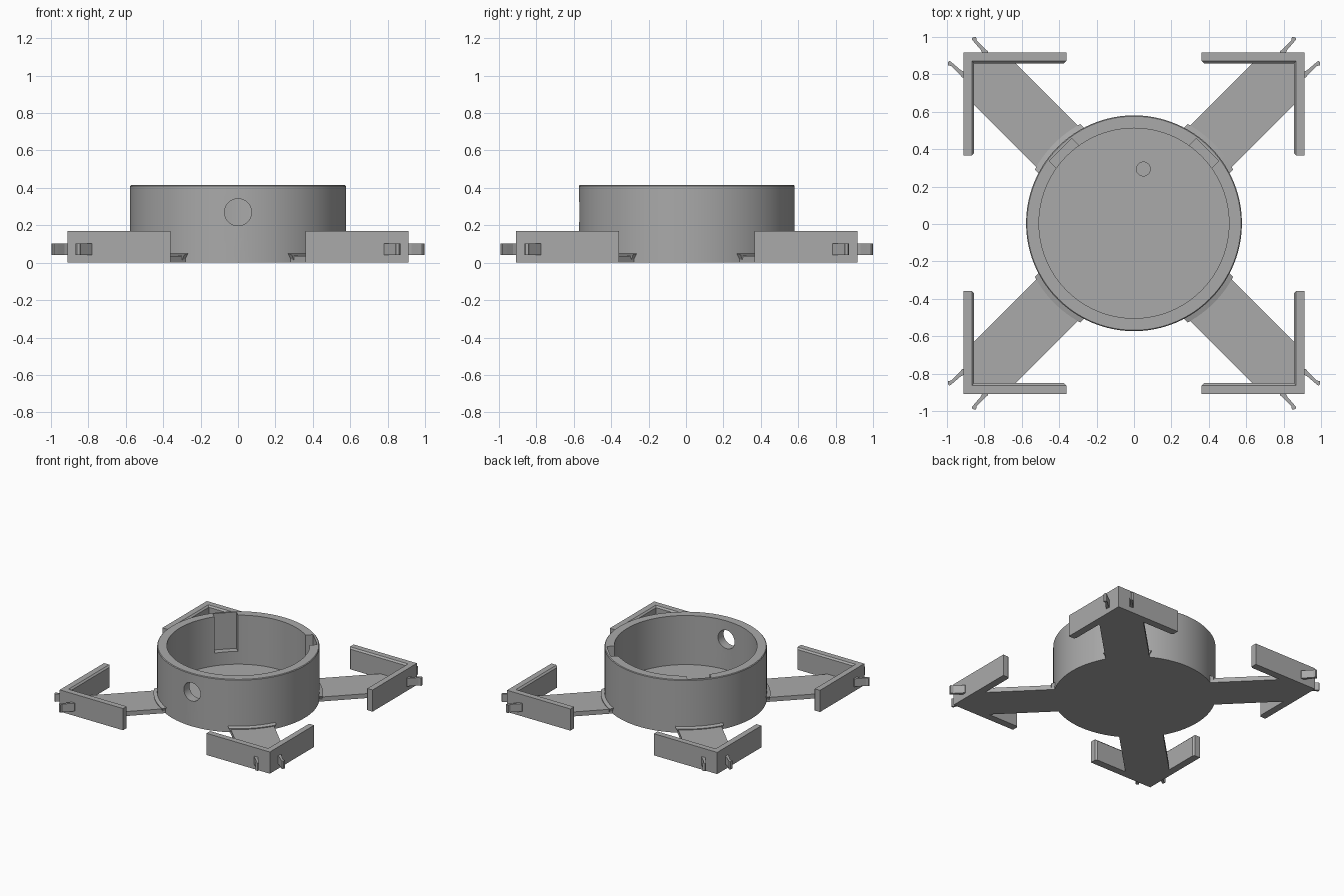
import bpy, bmesh, math
from mathutils import Matrix, Vector

if "Cube" in bpy.data.objects:
    bpy.data.objects.remove(bpy.data.objects["Cube"])

grey = bpy.data.materials.new("plain grey")
grey.use_nodes = True
colour = (0.4, 0.4, 0.4, 1)
grey.diffuse_color = colour
grey.node_tree.nodes["Principled BSDF"].inputs["Base Color"].default_value = colour

SHIFT = 0.004      # small offset of the whole body towards the back
CORNERS = [("back_left", 1, 1), ("back_right", -1, 1),
           ("front_right", -1, -1), ("front_left", 1, -1)]


def finish(name, bm, sx=1, sy=1):
    """Turn a bmesh into an object, mirrored into the wanted quadrant."""
    bm.transform(Matrix.Translation((0, SHIFT, 0)) @ Matrix.Diagonal((sx, sy, 1, 1)))
    bmesh.ops.recalc_face_normals(bm, faces=bm.faces)
    mesh = bpy.data.meshes.new(name)
    bm.to_mesh(mesh)
    bm.free()
    mesh.materials.append(grey)
    obj = bpy.data.objects.new(name, mesh)
    bpy.context.collection.objects.link(obj)
    return obj


def prism(points, z0, z1):
    """Extrude a flat outline between two heights."""
    bm = bmesh.new()
    face = bm.faces.new([bm.verts.new((x, y, z0)) for x, y in points])
    top = bmesh.ops.extrude_face_region(bm, geom=[face])["geom"]
    bmesh.ops.translate(bm, vec=(0, 0, z1 - z0),
                        verts=[v for v in top if isinstance(v, bmesh.types.BMVert)])
    return bm


def cylinder(radius, depth, matrix):
    bm = bmesh.new()
    bmesh.ops.create_cone(bm, cap_ends=True, segments=48, radius1=radius,
                          radius2=radius, depth=depth, matrix=matrix)
    return bm


def cut(target, cutter):
    mod = target.modifiers.new("cut", "BOOLEAN")
    mod.operation = "DIFFERENCE"
    mod.solver = "EXACT"
    mod.object = cutter
    bpy.context.view_layer.objects.active = target
    bpy.ops.object.modifier_apply(modifier=mod.name)
    bpy.data.objects.remove(cutter)


# Round cup: profile spun around the vertical axis
SEGMENTS = 96
profile = [(0, 0), (0.577, 0), (0.577, 0.41), (0.572, 0.415),
           (0.508, 0.415), (0.508, 0.03), (0, 0.03)]
bm = bmesh.new()
verts = [bm.verts.new((r, 0, z)) for r, z in profile]
edges = [bm.edges.new(pair) for pair in zip(verts, verts[1:])]
bmesh.ops.spin(bm, geom=verts + edges, cent=(0, 0, 0), axis=(0, 0, 1),
               angle=math.tau, steps=SEGMENTS)
bmesh.ops.remove_doubles(bm, verts=bm.verts, dist=0.0005)
cup = finish("round_cup", bm)

# Port through the front wall and shallow dimple in the floor
port = Matrix.Translation((0, -0.55, 0.27)) @ Matrix.Rotation(math.pi / 2, 4, "X")
cut(cup, finish("port_cutter", cylinder(0.072, 0.3, port)))
dimple = Matrix.Translation((0.05, 0.29, 0.07))
cut(cup, finish("dimple_cutter", cylinder(0.037, 0.1, dimple)))

# Four slots in the inner wall, open at the rim
for name, sx, sy in CORNERS:
    bm = prism([(0.45, -0.085), (0.555, -0.085), (0.555, 0.085), (0.45, 0.085)], 0.13, 0.5)
    bm.transform(Matrix.Rotation(math.pi / 4, 4, "Z"))
    cut(cup, finish("slot_cutter", bm, sx, sy))

bpy.ops.object.select_all(action="DESELECT")
cup.select_set(True)
bpy.context.view_layer.objects.active = cup
bpy.ops.object.shade_smooth_by_angle(angle=math.radians(30))


def arm():
    """Flat diagonal spoke ending in the bracket corner."""
    half, start, end = 0.111, 0.368, 0.88
    return prism([(start - half, start + half), (start + half, start - half),
                  (end, end - 2 * half), (end, end), (end - 2 * half, end)], 0, 0.035)


def collar():
    """Flared fillet where the spoke meets the cup."""
    bm = bmesh.new()
    section = [(0.56, 0.01, 15.5), (0.6, 0.01, 15), (0.603, 0.042, 16.5), (0.56, 0.055, 18)]
    rows = []
    for i in range(13):
        t = i / 6 - 1
        row = []
        for r, z, spread in section:
            a = math.radians(45 + t * spread)
            row.append(bm.verts.new((r * math.cos(a), r * math.sin(a), z)))
        rows.append(row)
    for a, b in zip(rows, rows[1:]):
        for k in range(4):
            bm.faces.new((a[k], a[k - 1], b[k - 1], b[k]))
    bm.faces.new(rows[0])
    bm.faces.new(rows[-1])
    return bm


def bracket():
    """L-shaped wall with its inner edges chamfered."""
    out, inn, end = 0.912, 0.855, 0.362
    bm = prism([(end, out), (end, inn), (inn, inn), (inn, end), (out, end), (out, out)], 0, 0.17)

    def inner(v):
        return max(v.co.x, v.co.y) < inn + 0.001

    edges = [e for e in bm.edges
             if all(inner(v) for v in e.verts)
             and (all(v.co.z > 0.1 for v in e.verts)
                  or (abs(e.verts[0].co.z - e.verts[1].co.z) > 0.1
                      and min(e.verts[0].co.xy) < 0.5))]
    bmesh.ops.bevel(bm, geom=edges, offset=0.012, segments=1, affect="EDGES")
    return bm


def hook(swap):
    """Small barbed clip on the outside of a bracket wall."""
    outline = [(0.78, 0.9), (0.805, 0.9), (0.82, 0.928), (0.852, 0.965), (0.868, 0.985),
               (0.862, 0.994), (0.845, 0.996), (0.84, 0.975), (0.78, 0.918)]
    if swap:
        outline = [(y, x) for x, y in outline]
    return prism(outline, 0.04, 0.102)


# Spokes, collars, brackets and hooks, mirrored into all four quadrants
for name, sx, sy in CORNERS:
    finish(name + "_arm", arm(), sx, sy)
    finish(name + "_collar", collar(), sx, sy)
    finish(name + "_bracket", bracket(), sx, sy)
    finish(name + "_end_hook", hook(False), sx, sy)
    finish(name + "_side_hook", hook(True), sx, sy)
